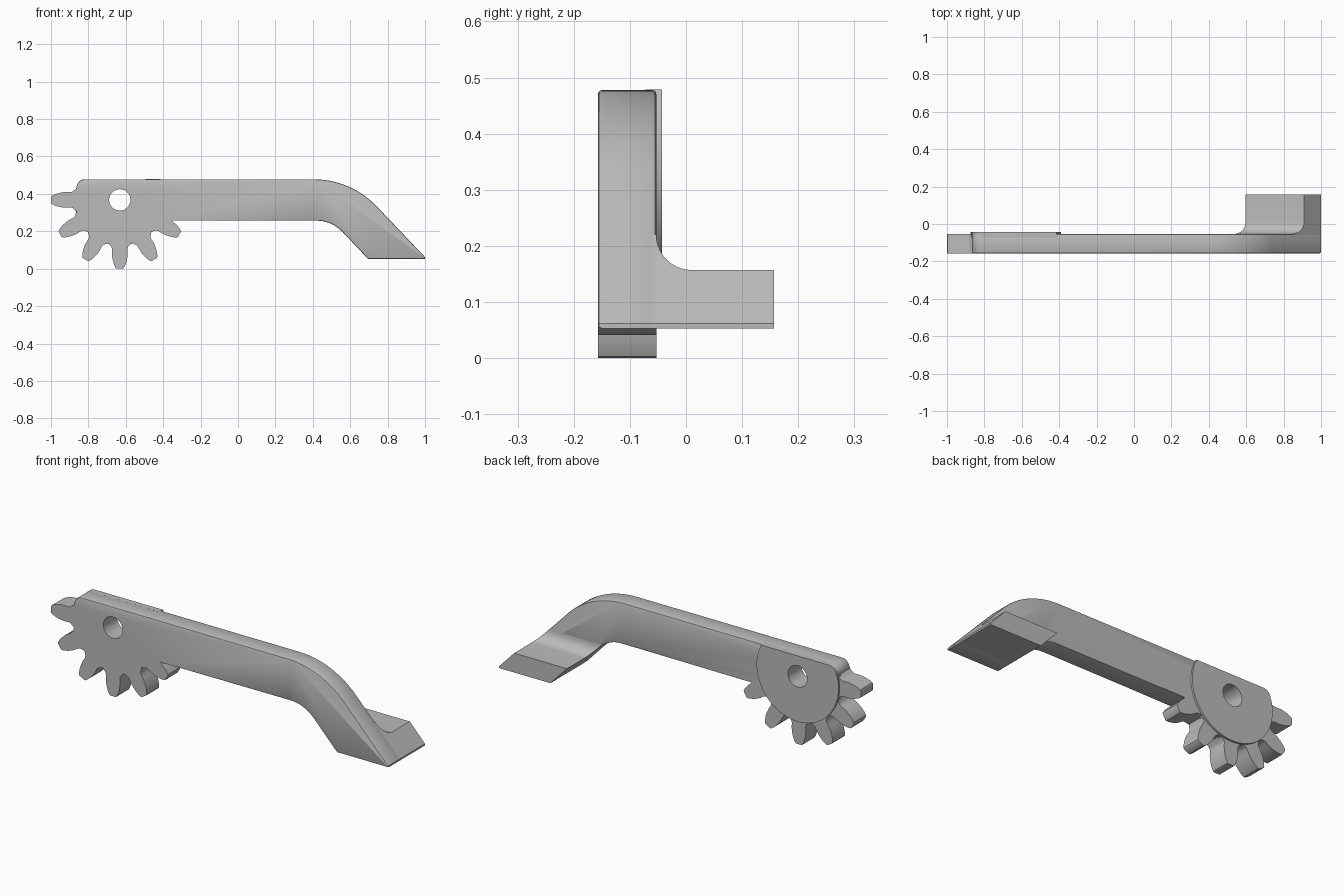
import bpy, bmesh
from math import sin, cos, tan, radians
from mathutils import Vector

if "Cube" in bpy.data.objects:
    bpy.data.objects.remove(bpy.data.objects["Cube"])

grey = bpy.data.materials.new("plain grey")
grey.use_nodes = True
grey.diffuse_color = (0.5, 0.5, 0.5, 1)
grey.node_tree.nodes["Principled BSDF"].inputs["Base Color"].default_value = (0.5, 0.5, 0.5, 1)

FRONT, BACK = -0.157, -0.053      # arm thickness range
TOP, UNDER, BOTTOM = 0.478, 0.257, 0.053
HUB = Vector((-0.632, 0.368))


def polar(r, deg, side=0.0):
    """Point around the hub, shifted sideways by side."""
    a = radians(deg)
    return HUB + Vector((cos(a), sin(a))) * r + Vector((-sin(a), cos(a))) * side


def rounded(a, c, b, t, n):
    """Arc replacing corner c between a and b, starting t away from c."""
    a, c, b = Vector(a), Vector(c), Vector(b)
    u, v = (a - c).normalized(), (b - c).normalized()
    half = u.angle(v) / 2
    o = c + (u + v).normalized() * (t / cos(half))
    p, q = (c + u * t - o).normalized(), (c + v * t - o).normalized()
    return [o + p.slerp(q, i / n).normalized() * t * tan(half) for i in range(n + 1)]


def make_object(name, bm):
    bmesh.ops.recalc_face_normals(bm, faces=bm.faces)
    mesh = bpy.data.meshes.new(name)
    bm.to_mesh(mesh)
    bm.free()
    obj = bpy.data.objects.new(name, mesh)
    bpy.context.collection.objects.link(obj)
    mesh.materials.append(grey)
    return obj


def plate(points, y0, y1):
    """Outline in x and z, extruded along y."""
    bm = bmesh.new()
    face = bm.faces.new([bm.verts.new((p[0], y0, p[1])) for p in points])
    ext = bmesh.ops.extrude_face_region(bm, geom=[face])["geom"]
    moved = [g for g in ext if isinstance(g, bmesh.types.BMVert)]
    bmesh.ops.translate(bm, verts=moved, vec=(0, y1 - y0, 0))
    bmesh.ops.recalc_face_normals(bm, faces=bm.faces)
    return bm


def activate(obj):
    bpy.ops.object.select_all(action='DESELECT')
    obj.select_set(True)
    bpy.context.view_layer.objects.active = obj


# Gear teeth: radius and half width from root to tip
TOOTH = [(0.243, 0.052), (0.250, 0.045), (0.262, 0.041), (0.285, 0.042),
         (0.305, 0.041), (0.330, 0.036), (0.350, 0.029), (0.365, 0.021), (0.368, 0.015)]
teeth = []
for deg in range(330, 179, -30):
    teeth += [polar(r, deg, w) for r, w in TOOTH if deg < 330 or r > 0.3]
    teeth += [polar(r, deg, -w) for r, w in reversed(TOOTH)]
    teeth.append(polar(0.239, deg - 15))

# Arm outline: hub shoulder, bent top, slanted foot, bent underside, teeth
shoulder = rounded((-0.863, 0.43), (-0.863, TOP), (0, TOP), 0.044, 8)
outline = shoulder + rounded((0, TOP), (0.604, TOP), (1, 0.062), 0.2, 14)
outline += [(1, 0.062), (1, BOTTOM), (0.695, BOTTOM)]
outline += rounded((0.695, BOTTOM), (0.501, UNDER), (0, UNDER), 0.081, 8)
outline += [(-0.353, UNDER)] + teeth
bm = plate(outline, FRONT, BACK)
rim = []
for e in bm.edges:
    a, b = (v.co for v in e.verts)
    if abs(a.y - b.y) < 1e-5 and (min(a.x, b.x) > -0.36 and a.x + b.x > -0.6 or min(a.z, b.z) > 0.44):
        rim.append(e)
bmesh.ops.bevel(bm, geom=rim, offset=0.007, segments=2, profile=0.5, affect='EDGES')
arm = make_object("geared_arm", bm)

# Raised round pad behind the hub
pad = [polar(0.243, 27 - i * 6) for i in range(38)] + shoulder
hub_pad = make_object("hub_pad", plate(pad, BACK - 0.02, -0.043))

# Pivot hole through arm and pad
hole = make_object("hole_cutter", plate([polar(0.057, i * 7.5) for i in range(48)], -0.3, 0.3))
hole.hide_render = True
for part in (arm, hub_pad):
    mod = part.modifiers.new("pivot_hole", 'BOOLEAN')
    mod.operation, mod.solver, mod.object = 'DIFFERENCE', 'EXACT', hole
    activate(part)
    bpy.ops.object.modifier_apply(modifier=mod.name)
bpy.data.objects.remove(hole)

# Foot reaching backward, lofted with a concave fillet against the arm
R = 0.063
sections = [(BACK - 0.02, 0.157 + R)]
sections += [(BACK + R - R * cos(radians(a)), 0.157 + R - R * sin(radians(a)))
             for a in range(0, 91, 9)]
sections.append((0.157, 0.157))
bm = bmesh.new()
rings = []
for y, h in sections:
    left = 0.695 - 0.95 * (h - BOTTOM)
    right = 1 - 0.952 * (h - 0.062)
    ring = [(left, h), (right, h), (1, 0.062), (1, BOTTOM), (0.695, BOTTOM)]
    rings.append([bm.verts.new((x, y, z)) for x, z in ring])
for p, q in zip(rings, rings[1:]):
    for i in range(5):
        j = (i + 1) % 5
        bm.faces.new((p[i], p[j], q[j], q[i]))
bm.faces.new(rings[0])
bm.faces.new(rings[-1])
foot = make_object("foot", bm)

for part in (arm, hub_pad, foot):
    activate(part)
    bpy.ops.object.shade_smooth_by_angle(angle=radians(32))
